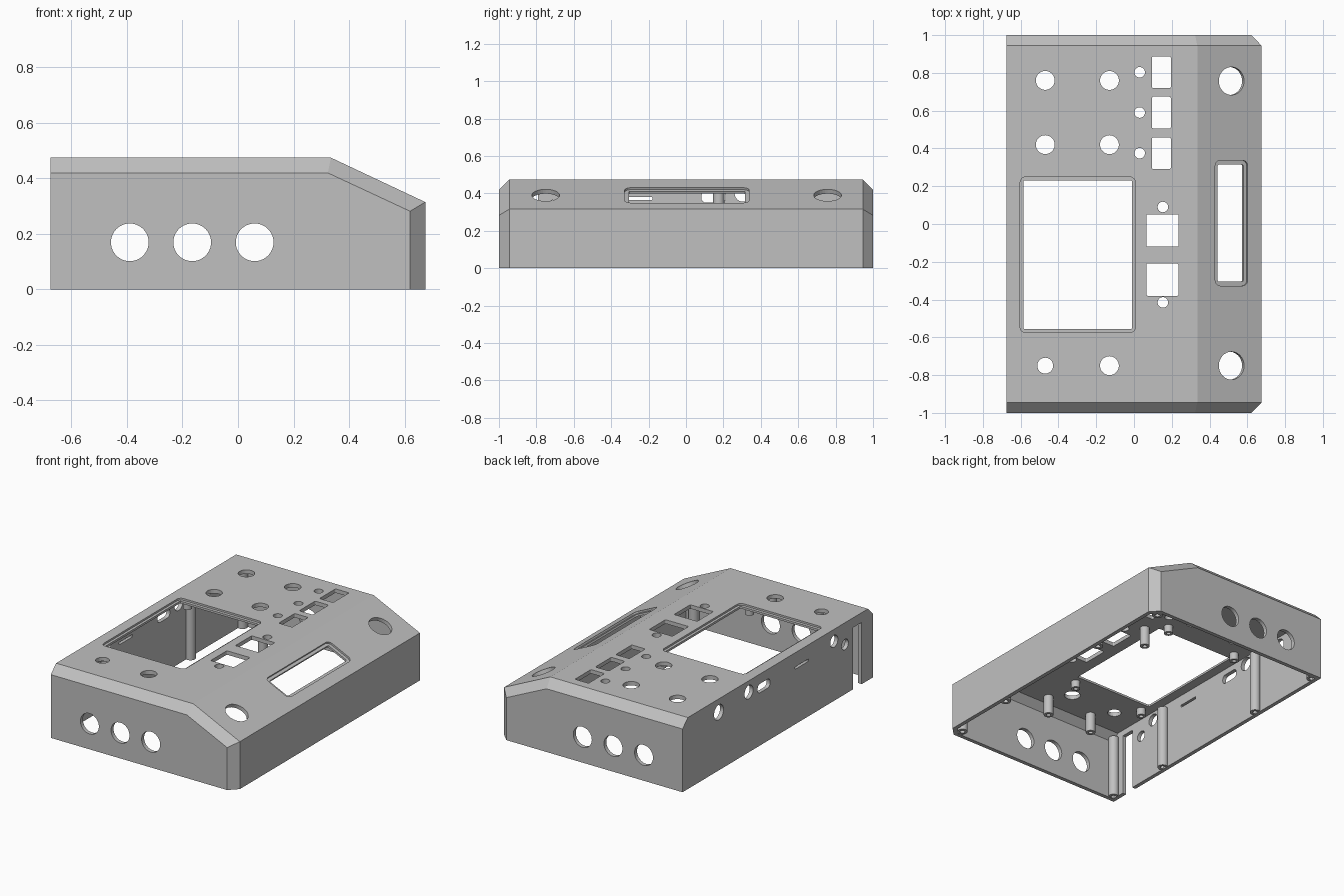
import bpy, bmesh, math
from mathutils import Matrix, Vector

cube = bpy.data.objects.get("Cube")
if cube:
    bpy.data.objects.remove(cube, do_unlink=True)

grey = bpy.data.materials.new("plain grey")
grey.use_nodes = True
COLOUR = (0.53, 0.53, 0.53, 1)
grey.diffuse_color = COLOUR
grey.node_tree.nodes["Principled BSDF"].inputs["Base Color"].default_value = COLOUR


def make_object(name, bm):
    bmesh.ops.recalc_face_normals(bm, faces=bm.faces)
    mesh = bpy.data.meshes.new(name)
    bm.to_mesh(mesh)
    bm.free()
    mesh.materials.append(grey)
    obj = bpy.data.objects.new(name, mesh)
    bpy.context.collection.objects.link(obj)
    return obj


def loft(bm, rings):
    """Skin a row of matching outlines and cap both ends."""
    loops = [[bm.verts.new(p) for p in ring] for ring in rings]
    for a, b in zip(loops, loops[1:]):
        for i in range(len(a)):
            j = (i + 1) % len(a)
            bm.faces.new((a[i], a[j], b[j], b[i]))
    bm.faces.new(loops[0])
    bm.faces.new(loops[-1])


def prism(bm, outline, matrix, low, high):
    loft(bm, [[matrix @ Vector((x, y, z)) for x, y in outline] for z in (low, high)])


def circle(r, n=32):
    return [(r * math.cos(2 * math.pi * i / n), r * math.sin(2 * math.pi * i / n)) for i in range(n)]


def rounded(w, h, r, n=5):
    pts = []
    for k, (sx, sy) in enumerate([(1, 1), (-1, 1), (-1, -1), (1, -1)]):
        for i in range(n):
            a = math.pi / 2 * (k + i / (n - 1))
            pts.append((sx * (w / 2 - r) + r * math.cos(a), sy * (h / 2 - r) + r * math.sin(a)))
    return pts


def cut(target, bm):
    cutter = make_object("cutter", bm)
    cutter.hide_render = True
    mod = target.modifiers.new("cut", "BOOLEAN")
    mod.operation = "DIFFERENCE"
    mod.solver = "EXACT"
    mod.object = cutter
    bpy.context.view_layer.objects.active = target
    bpy.ops.object.modifier_apply(modifier=mod.name)
    bpy.data.objects.remove(cutter, do_unlink=True)


def body(bm, t, floor):
    """Console solid with bevelled ends, shrunk inwards by t."""
    def profile(y, d):
        return [(x, y, z) for x, z in (
            (-0.675 + t, floor), (-0.675 + t, 0.475 - t - d), (0.335 - 0.2 * (t + d), 0.475 - t - d),
            (0.675 - t - d, 0.315 - 0.6 * (t + d)), (0.675 - t - d, floor))]
    c, end = 0.055, 1 - t
    s = c - 0.4 * t
    loft(bm, [profile(-end, s), profile(-end + s, 0), profile(end - s, 0), profile(end, s)])


# Hollow shell, open underneath
bm = bmesh.new()
body(bm, 0, 0)
shell = make_object("console_shell", bm)
bm = bmesh.new()
body(bm, 0.026, -0.1)
cut(shell, bm)

# Frames for the flat top, the sloped panel, the side wall and the ends
top = Matrix.Translation((0, 0, 0.475))
tilt = Matrix.Rotation(math.atan2(0.16, 0.34), 4, "Y")


def at_top(x, y):
    return top @ Matrix.Translation((x, y, 0))


def at_slope(y):
    return Matrix.Translation((0.516, y, 0.39)) @ tilt


def at_side(y, z):
    return Matrix.Translation((-0.665, y, z)) @ Matrix.Rotation(math.pi / 2, 4, "Y")


# Shallow lips around both display windows
bm = bmesh.new()
prism(bm, rounded(0.61, 0.825, 0.03), at_top(-0.298, -0.163), -0.012, 0.1)
prism(bm, rounded(0.19, 0.665, 0.03), at_slope(0.005), -0.012, 0.05)
cut(shell, bm)

# Top panel openings
bm = bmesh.new()
prism(bm, rounded(0.575, 0.785, 0.006), at_top(-0.298, -0.163), -0.08, 0.1)
for x in (-0.47, -0.13):
    for y in (0.76, 0.42, -0.75):
        r = 0.042 if x < -0.3 and y < 0 else 0.05
        prism(bm, circle(r), at_top(x, y), -0.08, 0.1)
for y in (0.803, 0.59, 0.375):
    prism(bm, rounded(0.1, 0.168, 0.008), at_top(0.145, y), -0.08, 0.1)
    prism(bm, circle(0.028, 24), at_top(0.03, y), -0.08, 0.1)
for y, led in ((-0.035, 0.09), (-0.295, -0.415)):
    prism(bm, rounded(0.17, 0.17, 0.006), at_top(0.15, y), -0.08, 0.1)
    prism(bm, circle(0.028, 24), at_top(0.153, led), -0.08, 0.1)

# Sloped panel openings
prism(bm, rounded(0.15, 0.62, 0.008), at_slope(0.005), -0.06, 0.05)
for y in (0.757, -0.75):
    prism(bm, circle(0.074), at_slope(y), -0.06, 0.05)

# Three sockets through each end
for x in (-0.39, -0.165, 0.06):
    m = Matrix.Translation((x, 0, 0.17)) @ Matrix.Rotation(math.pi / 2, 4, "X")
    for low, high in ((-1.1, -0.93), (0.93, 1.1)):
        prism(bm, circle(0.068, 40), m, low, high)

# Side wall ports, card slit and cable notch
for y, z, r in ((0.62, 0.386, 0.05), (0.305, 0.4, 0.045), (-0.59, 0.395, 0.04), (-0.705, 0.33, 0.035)):
    prism(bm, circle(r), at_side(y, z), -0.05, 0.05)
prism(bm, rounded(0.06, 0.13, 0.025), at_side(0.147, 0.38), -0.05, 0.05)
prism(bm, rounded(0.016, 0.14, 0.004), at_side(-0.25, 0.373), -0.05, 0.05)
prism(bm, rounded(0.46, 0.09, 0.004), at_side(-0.835, 0.18), -0.05, 0.05)
cut(shell, bm)


def tube(name, x, y, low, high, r, hole):
    """Screw post with a blind hole in its lower end."""
    bm = bmesh.new()
    spans = ((r, high), (r, low), (hole, low), (hole, low + 0.06))
    loft(bm, [[(x + px, y + py, z) for px, py in circle(rad, 20)] for rad, z in spans])
    obj = make_object(name, bm)
    bpy.ops.object.select_all(action="DESELECT")
    obj.select_set(True)
    bpy.context.view_layer.objects.active = obj
    bpy.ops.object.shade_smooth_by_angle(angle=math.radians(35))


# Full height posts for the base screws
for y in (-0.955, -0.48, 0.41, 0.955):
    tube("wall_post", -0.636, y, 0.002, 0.42, 0.033, 0.016)
    corner = abs(y) > 0.9
    tube("wall_post", 0.6 if corner else 0.636, math.copysign(0.94, y) if corner else y,
         0.002, 0.295 if corner else 0.31, 0.033, 0.016)

# Short standoffs under the top panel
for x, y in ((-0.03, -0.86), (-0.37, -0.86), (0.06, 0.175)):
    tube("board_standoff", x, y, 0.32, 0.46, 0.03, 0.014)
for x in (-0.57, -0.04):
    for y in (0.285, -0.61):
        tube("display_standoff", x, y, 0.4, 0.46, 0.028, 0.014)
